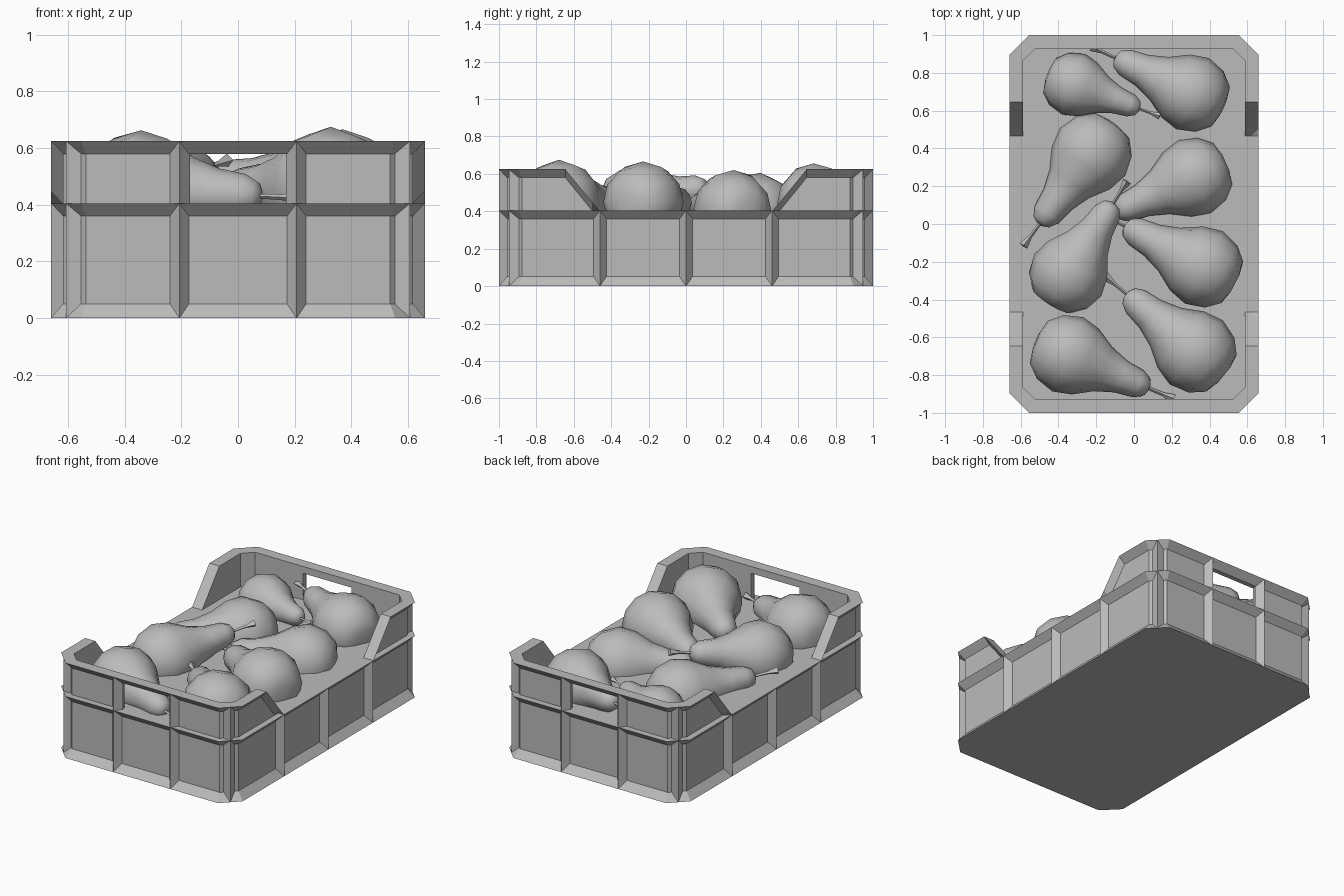
import bpy
import bmesh
import math
from mathutils import Vector, Matrix

if "Cube" in bpy.data.objects:
    bpy.data.objects.remove(bpy.data.objects["Cube"], do_unlink=True)

grey = bpy.data.materials.new("plain_grey")
grey.use_nodes = True
COLOUR = (0.5, 0.5, 0.5, 1)
grey.diffuse_color = COLOUR
grey.node_tree.nodes["Principled BSDF"].inputs["Base Color"].default_value = COLOUR

HALF_X, HALF_Y, CHAMFER = 0.66, 1.0, 0.105
DECK, TOP, LIP, RECESS, THICK = 0.405, 0.625, 0.045, 0.042, 0.073


def finish(name, bm, smooth=False):
    bmesh.ops.remove_doubles(bm, verts=bm.verts, dist=0.0002)
    bmesh.ops.recalc_face_normals(bm, faces=bm.faces)
    mesh = bpy.data.meshes.new(name)
    bm.to_mesh(mesh)
    bm.free()
    mesh.materials.append(grey)
    obj = bpy.data.objects.new(name, mesh)
    bpy.context.collection.objects.link(obj)
    if smooth:
        bpy.ops.object.select_all(action="DESELECT")
        obj.select_set(True)
        bpy.context.view_layer.objects.active = obj
        bpy.ops.object.shade_smooth_by_angle(angle=math.radians(50))
    return obj


def inset_size(d):
    return HALF_X - d, HALF_Y - d, CHAMFER - d * (2 - math.sqrt(2))


def octagon(d):
    a, b, c = inset_size(d)
    quarter = [(a, b - c), (a - c, b)]
    half = quarter + [(-x, y) for x, y in reversed(quarter)]
    return half + [(-x, -y) for x, y in half]


def bridge(bm, lower, upper):
    n = len(lower)
    for i in range(n):
        j = (i + 1) % n
        bm.faces.new((lower[i], lower[j], upper[j], upper[i]))


# Lower crate: solid tray with flared foot and ledge
bm = bmesh.new()
rings = []
for d, z in [(0, 0), (RECESS, 0.05), (RECESS, DECK - LIP), (0, DECK)]:
    rings.append([bm.verts.new((x, y, z)) for x, y in octagon(d)])
for lower, upper in zip(rings, rings[1:]):
    bridge(bm, lower, upper)
bm.faces.new(rings[0])
bm.faces.new(rings[-1])
finish("crate_base", bm)


# Raised end walls with sloping sides and a hand hole
def stations(d):
    a, b, c = inset_size(d)
    half = [(a, 0.465), (a, 0.503), (a, 0.645), (a, b - c), (a - c, b), (0.175, b)]
    return half + [(-x, y) for x, y in reversed(half)]


def end_wall(name, side):
    bm = bmesh.new()
    heights = [DECK, DECK + LIP] + [TOP] * 4
    heights += heights[::-1]
    rows = []
    for i, h in enumerate(heights):
        under = max(DECK, h - LIP)
        section = [(RECESS, DECK), (RECESS, under), (0, h),
                   (THICK, h), (THICK, under), (THICK, DECK)]
        row = []
        for d, z in section:
            x, y = stations(d)[i]
            row.append(bm.verts.new((x, y * side, z)))
        rows.append(row)
    hole = len(rows) // 2 - 1
    for i in range(len(rows) - 1):
        p, q = rows[i], rows[i + 1]
        for k in range(5):
            if i != hole or k not in (0, 4):
                bm.faces.new((p[k], q[k], q[k + 1], p[k + 1]))
        if i == hole:
            bm.faces.new((p[1], q[1], q[4], p[4]))
            for r in (p, q):
                bm.faces.new((r[0], r[1], r[4], r[5]))
    finish(name, bm)


end_wall("back_end_wall", 1)
end_wall("front_end_wall", -1)


# Pointed ribs on the walls and corners
def add_rib(bm, x, y, nx, ny, z0, z1):
    out = Vector((nx, ny, 0)).normalized()
    along = Vector((-out.y, out.x, 0))
    peak = Vector((x, y, 0))
    root = peak - out * (RECESS + 0.004)
    shape = [peak, root + along * 0.037, root - along * 0.037]
    low = [bm.verts.new(p + Vector((0, 0, z0))) for p in shape]
    high = [bm.verts.new(p + Vector((0, 0, z1))) for p in shape]
    bridge(bm, low, high)
    bm.faces.new(low)
    bm.faces.new(high)


bm = bmesh.new()
cx, cy = HALF_X - CHAMFER / 2, HALF_Y - CHAMFER / 2
for sx in (-1, 1):
    for y in (-0.46, 0, 0.46):
        add_rib(bm, sx * HALF_X, y, sx, 0, 0, DECK)
    for sy in (-1, 1):
        for z0, z1 in ((0, DECK), (DECK, TOP)):
            add_rib(bm, sx * cx, sy * cy, sx, sy, z0, z1)
            add_rib(bm, sx * 0.207, sy * HALF_Y, 0, sy, z0, z1)
finish("wall_ribs", bm)

# Pears: lathed body along its axis, plus a flared stem
BODY = [(-0.18, 0.05), (-0.165, 0.12), (-0.1, 0.18), (0, 0.21), (0.1, 0.185),
        (0.2, 0.125), (0.3, 0.09), (0.4, 0.075), (0.445, 0.05), (0.46, 0.02)]
STEM = [(0.44, 0.008), (0.54, 0.01), (0.6, 0.024)]


def lathe(name, profile, sides, place, smooth):
    bm = bmesh.new()
    rings = []
    for s, r in profile:
        ring = []
        for i in range(sides):
            t = math.tau * i / sides
            ring.append(bm.verts.new(place @ Vector((r * math.cos(t), r * math.sin(t), s))))
        rings.append(ring)
    for lower, upper in zip(rings, rings[1:]):
        bridge(bm, lower, upper)
    bm.faces.new(rings[0])
    bm.faces.new(rings[-1])
    finish(name, bm, smooth)


# Bulb centre and neck tip of each pear
PEARS = [
    ((-0.32, 0.74, 0.43), (0.03, 0.61, 0.46)),
    ((0.31, 0.69, 0.45), (-0.10, 0.88, 0.49)),
    ((-0.22, 0.38, 0.39), (-0.50, 0.00, 0.44)),
    ((0.32, 0.25, 0.41), (-0.10, 0.06, 0.43)),
    ((-0.35, -0.27, 0.44), (-0.11, 0.11, 0.53)),
    ((0.37, -0.23, 0.45), (-0.05, -0.01, 0.45)),
    ((0.33, -0.68, 0.455), (-0.04, -0.37, 0.45)),
    ((-0.35, -0.69, 0.45), (0.08, -0.87, 0.43)),
]
for n, (bulb, tip) in enumerate(PEARS, 1):
    bulb, tip = Vector(bulb), Vector(tip)
    axis = tip - bulb
    place = (Matrix.Translation(bulb) @ axis.to_track_quat("Z", "Y").to_matrix().to_4x4()
             @ Matrix.Scale(axis.length / 0.46, 4))
    lathe(f"pear_{n}", BODY, 12, place, True)
    lathe(f"pear_stem_{n}", STEM, 4, place, False)
